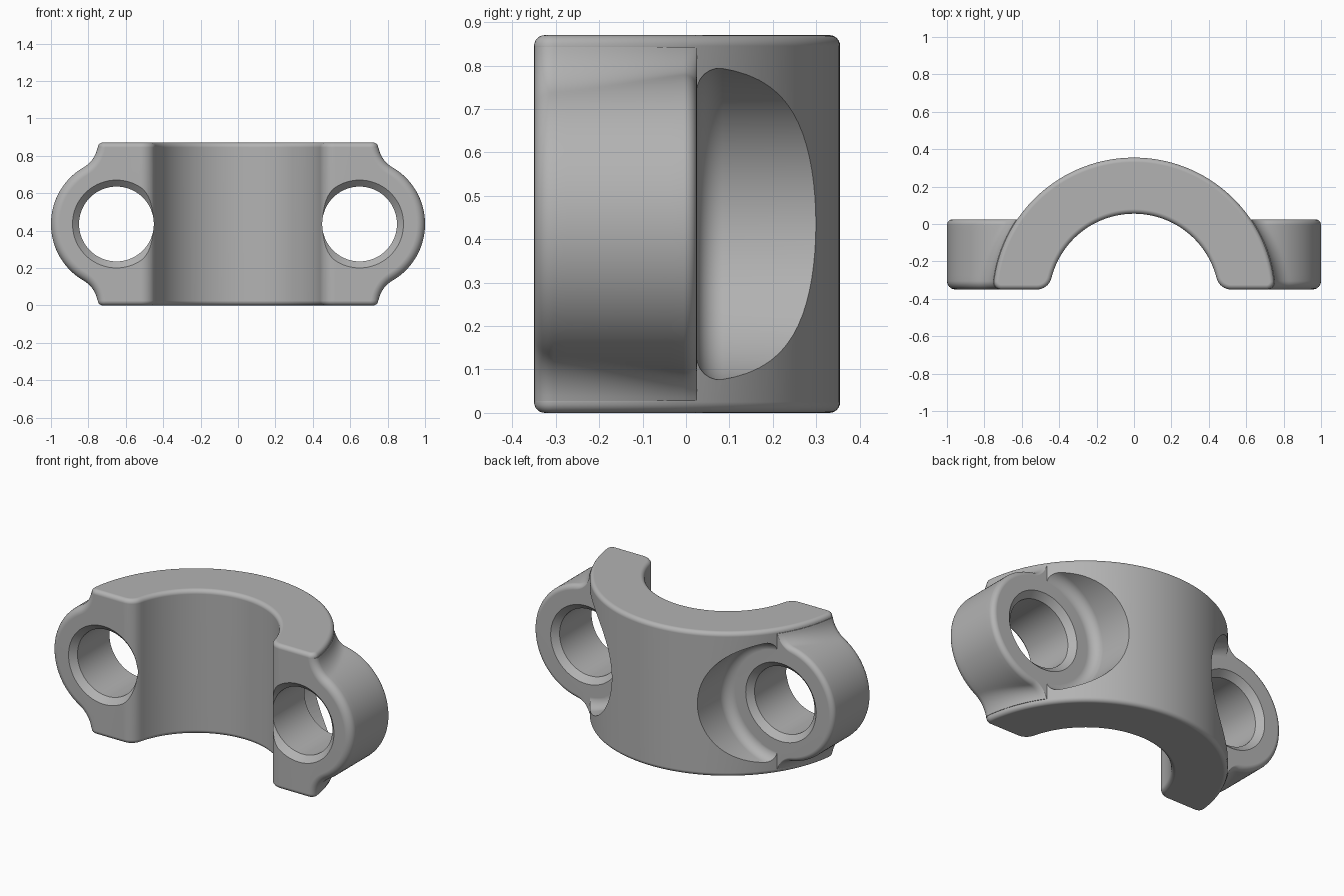
import bpy, bmesh
from math import sin, cos, pi, asin, atan2, sqrt, radians

cube = bpy.data.objects.get("Cube")
if cube:
    bpy.data.objects.remove(cube, do_unlink=True)

HALF = 0.435            # half the height
CY = -0.40              # y of the bore axis
R_OUT, R_IN = 0.755, 0.455
FRONT, BACK = -0.35, 0.025
BOLT_X, LUG_R = 0.65, 0.35

metal = bpy.data.materials.new("grey metal")
metal.use_nodes = True
GREY = (0.45, 0.45, 0.45, 1)
metal.diffuse_color = GREY
metal.node_tree.nodes["Principled BSDF"].inputs["Base Color"].default_value = GREY


def arc(cx, cy, r, a0, a1, n):
    return [(cx + r * cos(a0 + (a1 - a0) * i / n),
             cy + r * sin(a0 + (a1 - a0) * i / n)) for i in range(n + 1)]


def loft(name, sections):
    """Skin a list of equal-length closed sections and cap both ends."""
    bm = bmesh.new()
    rows = [[bm.verts.new(p) for p in s] for s in sections]
    n = len(rows[0])
    for a, b in zip(rows, rows[1:]):
        for i in range(n):
            j = (i + 1) % n
            bm.faces.new((a[i], a[j], b[j], b[i]))
    bm.faces.new(rows[0])
    bm.faces.new(rows[-1])
    bmesh.ops.recalc_face_normals(bm, faces=bm.faces)
    mesh = bpy.data.meshes.new(name)
    bm.to_mesh(mesh)
    bm.free()
    mesh.materials.append(metal)
    ob = bpy.data.objects.new(name, mesh)
    bpy.context.collection.objects.link(ob)
    return ob


def combine(target, tool, operation):
    bpy.context.view_layer.objects.active = target
    mod = target.modifiers.new("cut", "BOOLEAN")
    mod.operation, mod.object, mod.solver = operation, tool, "EXACT"
    bpy.ops.object.modifier_apply(modifier=mod.name)
    bpy.data.objects.remove(tool, do_unlink=True)


def quarter(r, n=6):
    """Pairs (distance from the end face, inset) along a rounded edge."""
    return [(r - r * cos(pi / 2 * i / n), r - r * sin(pi / 2 * i / n)) for i in range(n + 1)]


# Half-ring body, with flared bore mouth and rounded outer corners
def ring_profile(d):
    flare, corner = 0.08, 0.04
    fy, ky = FRONT + flare - CY, FRONT + corner - CY
    fx = sqrt((R_IN + flare) ** 2 - fy ** 2)
    kx = sqrt((R_OUT - corner) ** 2 - ky ** 2)
    tf, tk = atan2(fy, fx), atan2(ky, kx)
    half = arc(0, CY, R_IN + d, pi / 2, tf, 40)[:-1]
    half += arc(fx, CY + fy, flare - d, pi + tf, 1.5 * pi, 8)
    half += arc(kx, CY + ky, corner - d, -pi / 2, tk, 6)
    half += arc(0, CY, R_OUT - d, tk, pi / 2, 48)[1:]
    return half + [(-x, y) for x, y in half[-2:0:-1]]


edge = quarter(0.025)
levels = edge + [(2 * HALF - h, d) for h, d in reversed(edge)]
clamp = loft("clamp_half", [[(x, y, z) for x, y in ring_profile(d)] for z, d in levels])


# Bolt lug: round end blended into the ring with a concave fillet
def lug_section(y, d, front_side):
    a = sqrt(R_OUT ** 2 - (y - CY) ** 2) - BOLT_X - (d if front_side else 0)
    R = LUG_R - d
    r = (a * a + HALF ** 2 - R * R) / (2 * (R - a))
    t = atan2(HALF, a + r)
    pts = arc(a + r, HALF, r, pi + asin(0.027 / r), pi + t, 10)[:-1]
    pts += arc(0, 0, R, t, 0, 24)
    pts = [(a - 0.1, pts[0][1])] + pts
    pts += [(x, -z) for x, z in pts[-2::-1]]
    return [(BOLT_X + x, y, HALF + z) for x, z in pts]


def lug_sections():
    out = [lug_section(FRONT + h, d, True) for h, d in quarter(0.045)]
    lo, hi = FRONT + 0.045, BACK - 0.03
    out += [lug_section(lo + (hi - lo) * i / 10, 0, True) for i in range(1, 10)]
    return out + [lug_section(BACK - h, d, False) for h, d in reversed(quarter(0.03))]


def turned(name, profile, side):
    """Solid of revolution about the bolt axis from (radius, y) pairs."""
    return loft(name, [[(side * (BOLT_X + x), y, HALF + z)
                        for x, z in arc(0, 0, r, 0, 2 * pi, 72)[:-1]] for r, y in profile])


POCKET_R, FILLET, CHAMFER, HOLE_R = 0.365, 0.06, 0.035, 0.2
pocket = [(POCKET_R - d, BACK - 0.0005 + h) for h, d in quarter(FILLET)] + [(POCKET_R, 0.5)]
wide = HOLE_R + CHAMFER
hole = [(wide, FRONT - 0.1), (wide, FRONT), (HOLE_R, FRONT + CHAMFER),
        (HOLE_R, BACK - CHAMFER), (wide, BACK), (wide, BACK + 0.05)]

# Spot-faced seats, lugs and chamfered bolt holes on both sides
for side in (1, -1):
    combine(clamp, turned("seat_cutter", pocket, side), "DIFFERENCE")
    lug = loft("lug", [[(side * x, y, z) for x, y, z in s] for s in lug_sections()])
    combine(clamp, lug, "UNION")
    combine(clamp, turned("hole_cutter", hole, side), "DIFFERENCE")

bpy.ops.object.select_all(action="DESELECT")
clamp.select_set(True)
bpy.context.view_layer.objects.active = clamp
bpy.ops.object.shade_smooth_by_angle(angle=radians(30))
normals = clamp.modifiers.new("even_shading", "WEIGHTED_NORMAL")
normals.keep_sharp = True
